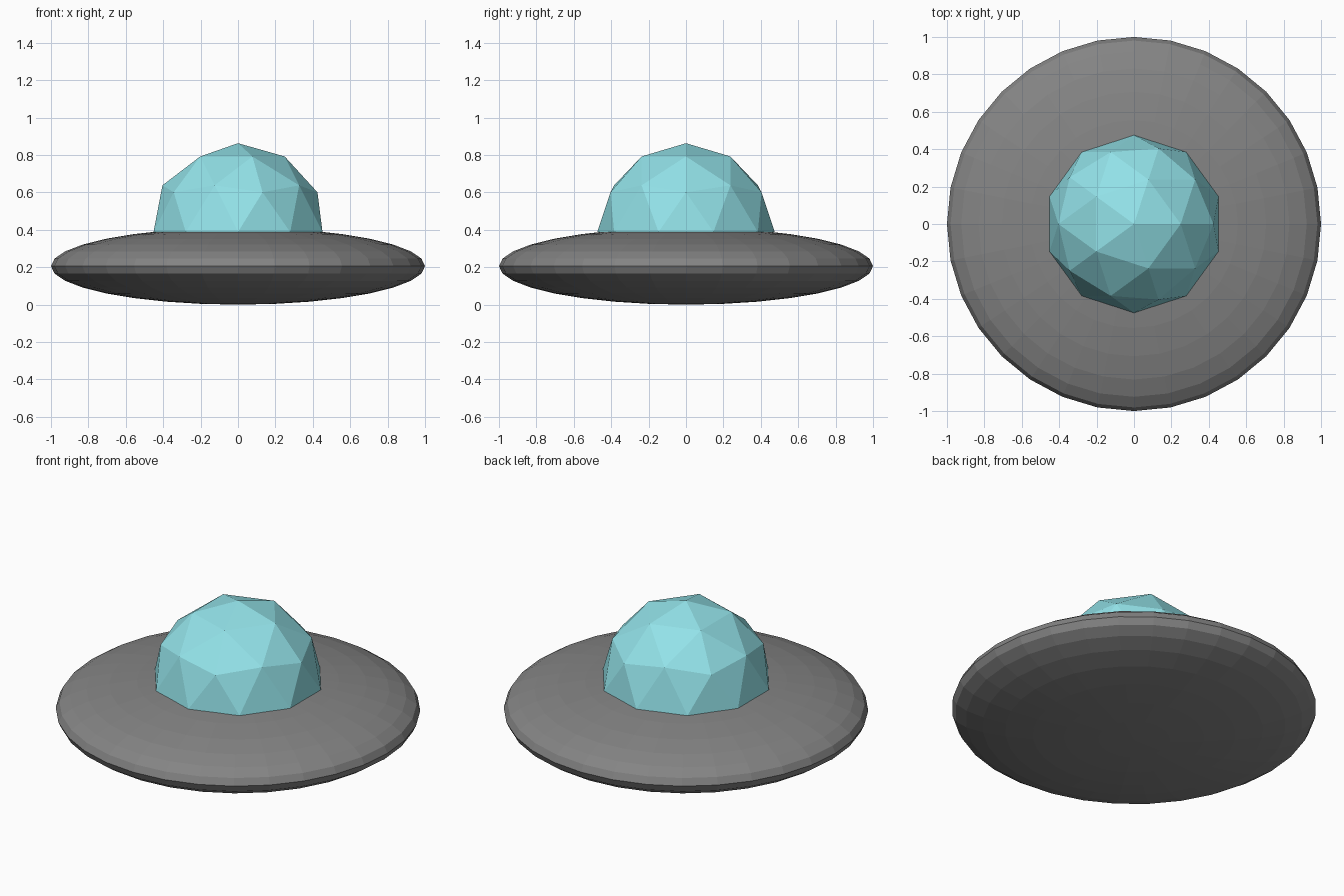
import bpy, bmesh
from mathutils import Matrix

if "Cube" in bpy.data.objects:
    bpy.data.objects.remove(bpy.data.objects["Cube"])


def add_object(name, bm, color):
    mesh = bpy.data.meshes.new(name)
    bm.to_mesh(mesh)
    bm.free()
    obj = bpy.data.objects.new(name, mesh)
    bpy.context.collection.objects.link(obj)
    mat = bpy.data.materials.new(name + "_color")
    mat.diffuse_color = (*color, 1)
    mat.use_nodes = True
    mat.node_tree.nodes["Principled BSDF"].inputs["Base Color"].default_value = mat.diffuse_color
    mesh.materials.append(mat)
    return obj


# Saucer hull: squashed low-poly sphere
H = 0.206
bm = bmesh.new()
bmesh.ops.create_uvsphere(bm, u_segments=32, v_segments=16, radius=1.0)
bmesh.ops.transform(bm, matrix=Matrix.Translation((0, 0, H)) @ Matrix.Diagonal((1, 1, H, 1)),
                    verts=bm.verts)
add_object("saucer_hull", bm, (0.23, 0.23, 0.23))

# Glass dome: upper half of a faceted icosphere
R = 0.475
bm = bmesh.new()
bmesh.ops.create_icosphere(bm, subdivisions=2, radius=R)
bmesh.ops.delete(bm, geom=[v for v in bm.verts if v.co.z < -0.01], context='VERTS')
bmesh.ops.translate(bm, vec=(0, 0, 0.388), verts=bm.verts)
add_object("glass_dome", bm, (0.29, 0.76, 0.81))
